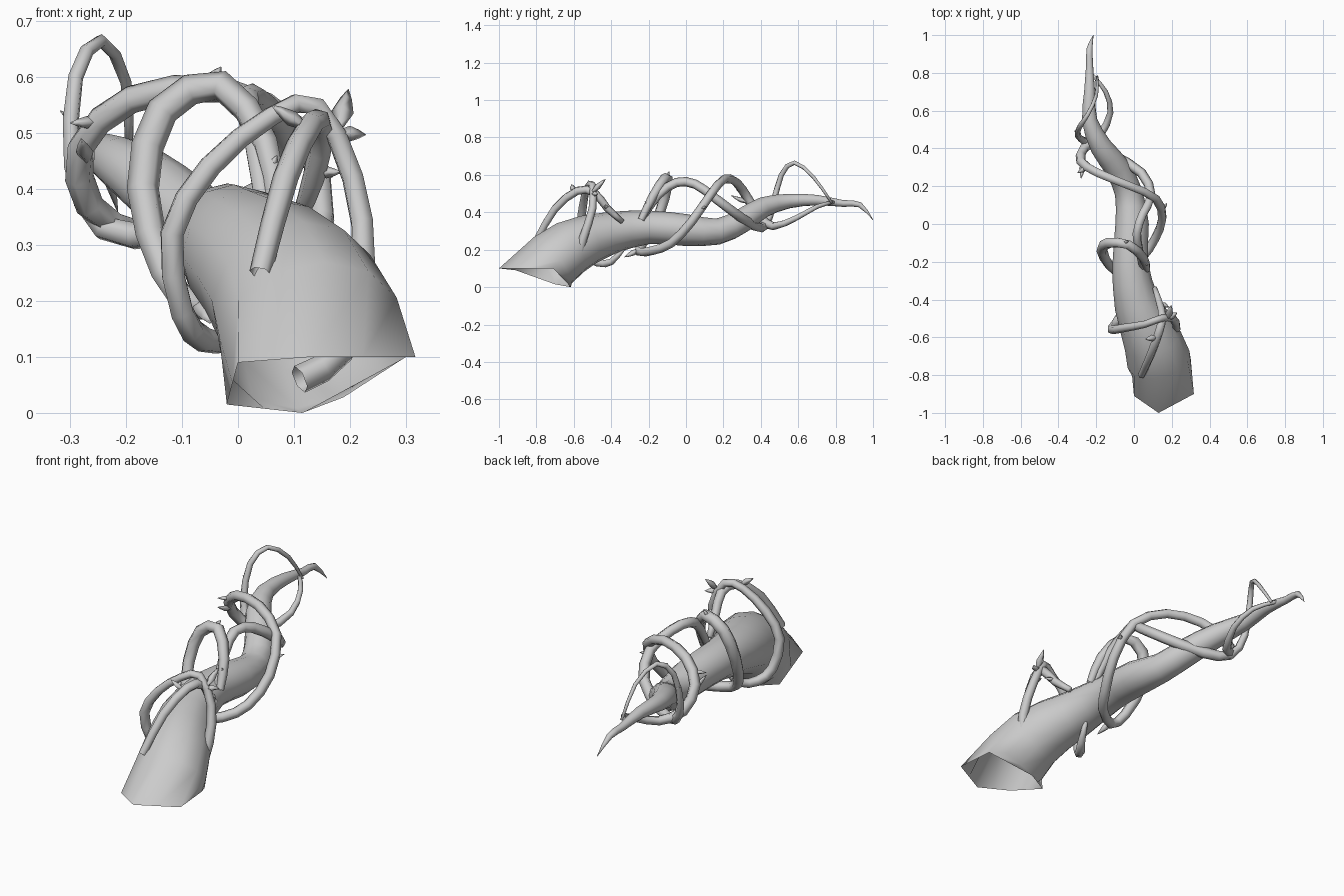
import bpy, bmesh, math
from mathutils import Vector


def spline(pts, sub):
    """Catmull-Rom through points of any dimension."""
    P = [Vector(p) for p in pts]
    P = [P[0] * 2 - P[1]] + P + [P[-1] * 2 - P[-2]]
    out = []
    for i in range(1, len(P) - 2):
        a, b, c, d = P[i - 1:i + 3]
        for s in range(sub):
            t = s / sub
            out.append(0.5 * (2 * b + (c - a) * t + (2 * a - 5 * b + 4 * c - d) * t * t
                              + (3 * b - a - 3 * c + d) * t ** 3))
    return out + [P[-2]]


def tube(name, pts, sub=2, wide=1.0, first=None, sides=6, start_up=None):
    """Loft a tapering tube along (x, y, z, radius) points, open at the start."""
    path = spline(pts, sub)
    C = [p.to_3d() for p in path]
    bm = bmesh.new()
    rings, up = [], start_up or Vector((0, 0, 1))
    for i, c in enumerate(C):
        t = (C[min(i + 1, len(C) - 1)] - C[max(i - 1, 0)]).normalized()
        u = (up - t * up.dot(t)).normalized()
        v = t.cross(u)
        up = u
        r = max(path[i][3], 0.001)
        if i == 0 and first:
            ring = [bm.verts.new(q) for q in first]
        else:
            ring = [bm.verts.new(c + u * r * math.cos(a) + v * r * wide * math.sin(a))
                    for a in (math.tau * k / sides for k in range(sides))]
        rings.append(ring)
    for A, B in zip(rings, rings[1:]):
        for k in range(sides):
            j = (k + 1) % sides
            bm.faces.new((A[k], A[j], B[j], B[k]))
    bm.faces.new(rings[-1])
    return finish(name, bm)


def finish(name, bm):
    bmesh.ops.recalc_face_normals(bm, faces=bm.faces)
    for f in bm.faces:
        f.smooth = True
    me = bpy.data.meshes.new(name)
    bm.to_mesh(me)
    bm.free()
    ob = bpy.data.objects.new(name, me)
    bpy.context.collection.objects.link(ob)
    return ob


def thorn(name, base, tip, r):
    """Small leaf bud: narrow foot, swollen middle, sharp tip."""
    a, b = Vector(base), Vector(tip)
    pts = [(*a.lerp(b, f), r * s) for f, s in ((0, .4), (.4, 1), (.75, .55), (1, 0))]
    t = (b - a).normalized()
    side = Vector((1, 0, 0)) if abs(t.x) < .7 else Vector((0, 1, 0))
    tube(name, pts, sub=1, sides=4, wide=0.8, start_up=side)


# Main root: open hexagonal foot tapering to a hooked tip
foot = [Vector(p) for p in ((.13, -1, .1), (.317, -.9, .1), (.30, -.71, .1),
                            (.115, -.615, 0), (-.02, -.7, .015), (0, -.91, .09))]
foot12 = [p for k in range(6) for p in (foot[k], (foot[k] + foot[(k + 1) % 6]) / 2)]
tube("main_root", [
    (.155, -.81, .06, .175), (.10, -.62, .21, .15), (.015, -.42, .285, .116),
    (-.02, -.2, .32, .09), (-.01, 0, .305, .085), (-.03, .17, .297, .07),
    (-.09, .30, .355, .066), (-.175, .41, .425, .056), (-.235, .55, .46, .039),
    (-.235, .7, .465, .028), (-.235, .84, .447, .018), (-.235, .93, .44, .015),
    (-.215, 1.0, .36, .001)], wide=1.04, first=foot12, sides=12)

# Short vine over the shoulder of the root
tube("shoulder_vine", [
    (.04, -.8, .25, .020), (.085, -.70, .42, .023), (.13, -.58, .515, .023),
    (.15, -.49, .505, .022), (.135, -.42, .42, .020), (.11, -.34, .35, .014)],
    start_up=Vector((1, 0, 0)))

# Ring vine around the lower root
tube("lower_ring_vine", [
    (.11, -.625, .06, .026), (.185, -.59, .11, .025), (.225, -.55, .26, .023),
    (.205, -.50, .42, .021), (.14, -.50, .548, .019), (.06, -.53, .53, .019),
    (-.05, -.55, .44, .022), (-.118, -.56, .32, .023), (-.10, -.53, .18, .023),
    (-.06, -.47, .13, .023), (-.01, -.4, .135, .018), (.02, -.33, .21, .01)],
    start_up=Vector((0, 0, 1)))

# Long spiral vine circling the root from middle to tip
tube("long_spiral_vine", [
    (.07, -.24, .36, .018), (.05, -.18, .48, .024), (-.03, -.11, .585, .027),
    (-.135, -.10, .54, .029), (-.17, -.14, .40, .029), (-.13, -.22, .25, .026),
    (-.07, -.25, .19, .025), (.04, -.18, .195, .024), (.11, -.08, .235, .024),
    (.15, .03, .35, .024), (.115, .135, .50, .023), (-.03, .205, .578, .024),
    (-.19, .27, .56, .025), (-.28, .33, .475, .026), (-.265, .40, .37, .026),
    (-.18, .47, .325, .022), (-.125, .59, .37, .016), (-.15, .7, .43, .013),
    (-.22, .79, .455, .009)], start_up=Vector((0, 1, 0)))

# Second vine rising over the middle, diving under and looping near the tip
tube("upper_loop_vine", [
    (.05, -.25, .34, .016), (.03, -.15, .49, .022), (.015, -.05, .56, .025),
    (.045, .05, .55, .025), (.09, .15, .48, .025), (.04, .27, .39, .026),
    (-.12, .37, .325, .027), (-.24, .425, .33, .023), (-.295, .465, .44, .017),
    (-.29, .51, .60, .014), (-.245, .58, .665, .012), (-.20, .68, .59, .010),
    (-.195, .78, .45, .007)], start_up=Vector((0, 1, 0)))

# Leaf buds along the vines
buds = [((.18, -.5, .51), (.197, -.43, .578), .02),
        ((.18, -.5, .50), (.228, -.47, .497), .018),
        ((.14, -.42, .43), (.185, -.44, .43), .014),
        ((.12, -.6, .51), (.06, -.61, .55), .018),
        ((-.25, .3, .52), (-.30, .27, .518), .014),
        ((-.27, .33, .45), (-.28, .24, .49), .016),
        ((-.05, -.1, .59), (-.03, -.09, .618), .012),
        ((-.07, -.25, .2), (-.05, -.33, .16), .02),
        ((.05, -.2, .42), (.07, -.22, .46), .012),
        ((-.29, .5, .52), (-.318, .49, .54), .008),
        ((.15, .08, .42), (.175, .11, .43), .012)]
for i, (a, b, r) in enumerate(buds):
    thorn(f"leaf_bud_{i + 1}", a, b, r)
